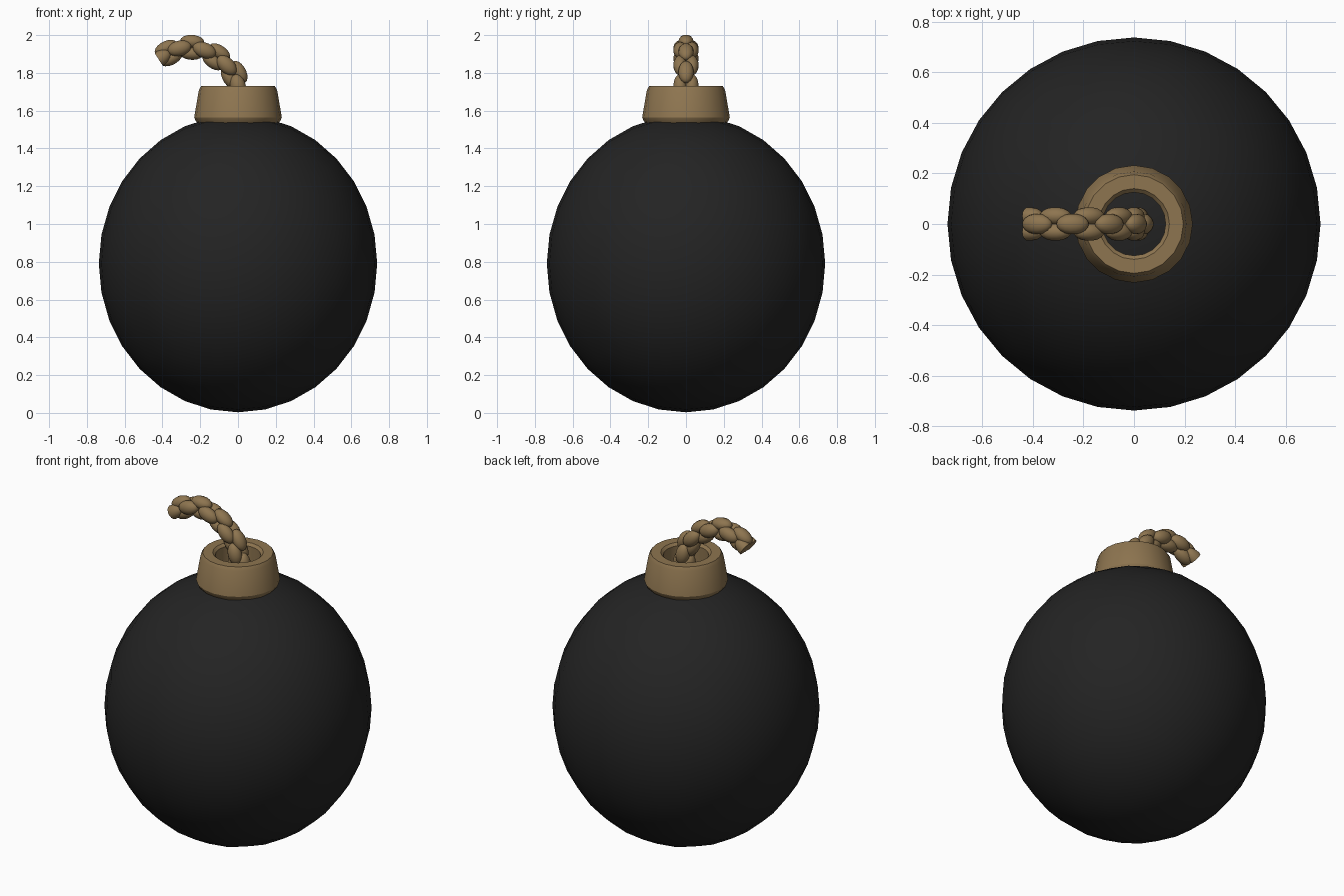
import bpy, bmesh, math
from mathutils import Vector, Matrix

if "Cube" in bpy.data.objects:
    bpy.data.objects.remove(bpy.data.objects["Cube"])


def material(name, rgb):
    m = bpy.data.materials.new(name)
    m.diffuse_color = (*rgb, 1)
    m.use_nodes = True
    m.node_tree.nodes["Principled BSDF"].inputs["Base Color"].default_value = m.diffuse_color
    return m


BLACK = material("matte black", (0.017, 0.017, 0.017))
TAN = material("tan brown", (0.27, 0.178, 0.08))


def finish(bm, name, mat, angle):
    bmesh.ops.recalc_face_normals(bm, faces=bm.faces)
    me = bpy.data.meshes.new(name)
    bm.to_mesh(me)
    bm.free()
    me.materials.append(mat)
    ob = bpy.data.objects.new(name, me)
    bpy.context.collection.objects.link(ob)
    bpy.ops.object.select_all(action='DESELECT')
    ob.select_set(True)
    bpy.context.view_layer.objects.active = ob
    bpy.ops.object.shade_smooth_by_angle(angle=math.radians(angle))
    return ob


# Body: cube subdivided into an 8 x 8 quad sphere, slightly taller than wide
bm = bmesh.new()
bmesh.ops.create_cube(bm, size=2)
bmesh.ops.subdivide_edges(bm, edges=bm.edges[:], cuts=7, use_grid_fill=True)
for v in bm.verts:
    d = Vector([math.tan(c * math.pi / 4) for c in v.co]).normalized()
    v.co = (d.x * 0.737, d.y * 0.737, 0.79 + d.z * 0.787)
finish(bm, "bomb_body", BLACK, 40)

# Collar: open tapered ring turned from a closed profile
profile = [(0.125, 1.53), (0.205, 1.525), (0.225, 1.548), (0.232, 1.565),
           (0.207, 1.71), (0.195, 1.73), (0.14, 1.73), (0.125, 1.715)]
SIDES = 20
bm = bmesh.new()
rings = []
for i in range(SIDES):
    a = 2 * math.pi * i / SIDES
    rings.append([bm.verts.new((r * math.cos(a), r * math.sin(a), z)) for r, z in profile])
for i in range(SIDES):
    a, b = rings[i], rings[(i + 1) % SIDES]
    for j in range(len(profile)):
        k = (j + 1) % len(profile)
        bm.faces.new((a[j], b[j], b[k], a[k]))
finish(bm, "collar", TAN, 30)

# Fuse rope: pairs of stretched beads, alternating sideways and in the bend plane
path = [(0.015, 1.60), (0.01, 1.665), (0.0, 1.73), (-0.02, 1.79), (-0.06, 1.84),
        (-0.115, 1.885), (-0.178, 1.92), (-0.245, 1.935), (-0.31, 1.93),
        (-0.368, 1.905), (-0.415, 1.875)]
pts = [Vector((x, 0, z)) for x, z in path]
side = Vector((0, 1, 0))
bm = bmesh.new()
for i, p in enumerate(pts):
    t = (pts[min(i + 1, len(pts) - 1)] - pts[max(i - 1, 0)]).normalized()
    n = side.cross(t)
    across = side if i % 2 == 0 else n
    other = t.cross(across)
    rot = Matrix((across, other, t)).transposed().to_4x4()
    for s in (-1, 1):
        m = (Matrix.Translation(p + across * 0.031 * s) @ rot
             @ Matrix.Diagonal((0.036, 0.041, 0.064, 1)))
        bmesh.ops.create_uvsphere(bm, u_segments=14, v_segments=9, radius=1, matrix=m)
# Cut the rope end flat
tip = (pts[-1] - pts[-2]).normalized()
cut = bmesh.ops.bisect_plane(bm, geom=bm.verts[:] + bm.edges[:] + bm.faces[:],
                             plane_co=pts[-1] + tip * 0.006, plane_no=tip, clear_outer=True)
bmesh.ops.holes_fill(bm, edges=[e for e in bm.edges if e.is_boundary], sides=0)
finish(bm, "fuse_rope", TAN, 40)
